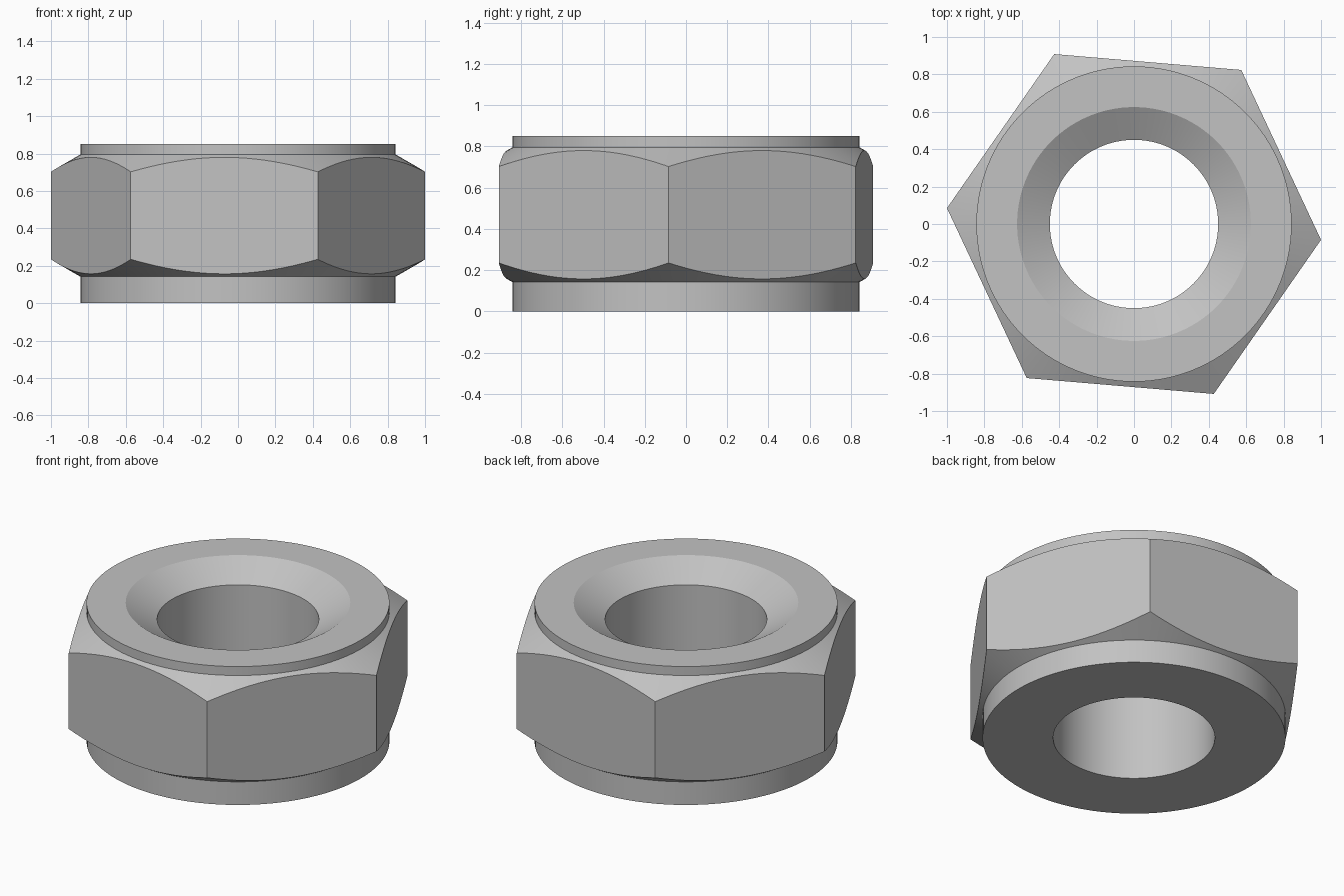
import bpy, bmesh, math
from mathutils import Matrix

if "Cube" in bpy.data.objects:
    bpy.data.objects.remove(bpy.data.objects["Cube"], do_unlink=True)

SEGMENTS = 120
COLLAR_R, BORE_R, SINK_R = 0.843, 0.45, 0.625
HEIGHT = 0.85
CORNER_R, TURN = 1.0036, math.radians(-4.85)
SLOPE = math.tan(math.radians(30))

# Plain grey steel
steel = bpy.data.materials.new("grey steel")
steel.use_nodes = True
colour = (0.54, 0.54, 0.54, 1)
steel.diffuse_color = colour
steel.node_tree.nodes["Principled BSDF"].inputs["Base Color"].default_value = colour


def make_object(name, bm):
    bmesh.ops.recalc_face_normals(bm, faces=bm.faces)
    mesh = bpy.data.meshes.new(name)
    bm.to_mesh(mesh)
    bm.free()
    mesh.materials.append(steel)
    obj = bpy.data.objects.new(name, mesh)
    bpy.context.collection.objects.link(obj)
    return obj


def lathe(name, profile):
    """Turn a closed (radius, height) profile around the z axis."""
    bm = bmesh.new()
    rings = []
    for i in range(SEGMENTS):
        a = math.tau * i / SEGMENTS
        rings.append([bm.verts.new((r * math.cos(a), r * math.sin(a), z)) for r, z in profile])
    n = len(profile)
    for i, ring in enumerate(rings):
        after = rings[(i + 1) % SEGMENTS]
        for j in range(n):
            k = (j + 1) % n
            bm.faces.new((ring[j], after[j], after[k], ring[k]))
    return make_object(name, bm)


# Turned body: bore, lower collar, chamfered flange, upper collar, countersink
rim = CORNER_R + 0.02
drop = (rim - COLLAR_R) * SLOPE
low, high = 0.142, 0.795
nut = lathe("hex_nut", [
    (BORE_R, 0), (COLLAR_R, 0),
    (COLLAR_R, low), (rim, low + drop),
    (rim, high - drop), (COLLAR_R, high),
    (COLLAR_R, HEIGHT), (SINK_R, HEIGHT),
    (BORE_R, HEIGHT - (SINK_R - BORE_R) * SLOPE),
])

# Hexagonal prism that trims the flange to six wrench flats
bm = bmesh.new()
bmesh.ops.create_cone(bm, cap_ends=True, segments=6, radius1=CORNER_R, radius2=CORNER_R, depth=2,
                      matrix=Matrix.Translation((0, 0, HEIGHT / 2)))
first = max(bm.verts, key=lambda v: v.co.x)
spin = TURN - math.atan2(first.co.y, first.co.x)
bmesh.ops.rotate(bm, verts=bm.verts, matrix=Matrix.Rotation(spin, 3, "Z"))
cutter = make_object("hex_cutter", bm)
cutter.hide_render = True

trim = nut.modifiers.new("wrench flats", "BOOLEAN")
trim.operation = "INTERSECT"
trim.solver = "EXACT"
trim.object = cutter

bpy.ops.object.select_all(action="DESELECT")
nut.select_set(True)
bpy.context.view_layer.objects.active = nut
bpy.ops.object.modifier_apply(modifier=trim.name)
bpy.data.objects.remove(cutter, do_unlink=True)

# Smooth round surfaces, crisp edges
bpy.ops.object.shade_smooth_by_angle(angle=math.radians(20))
